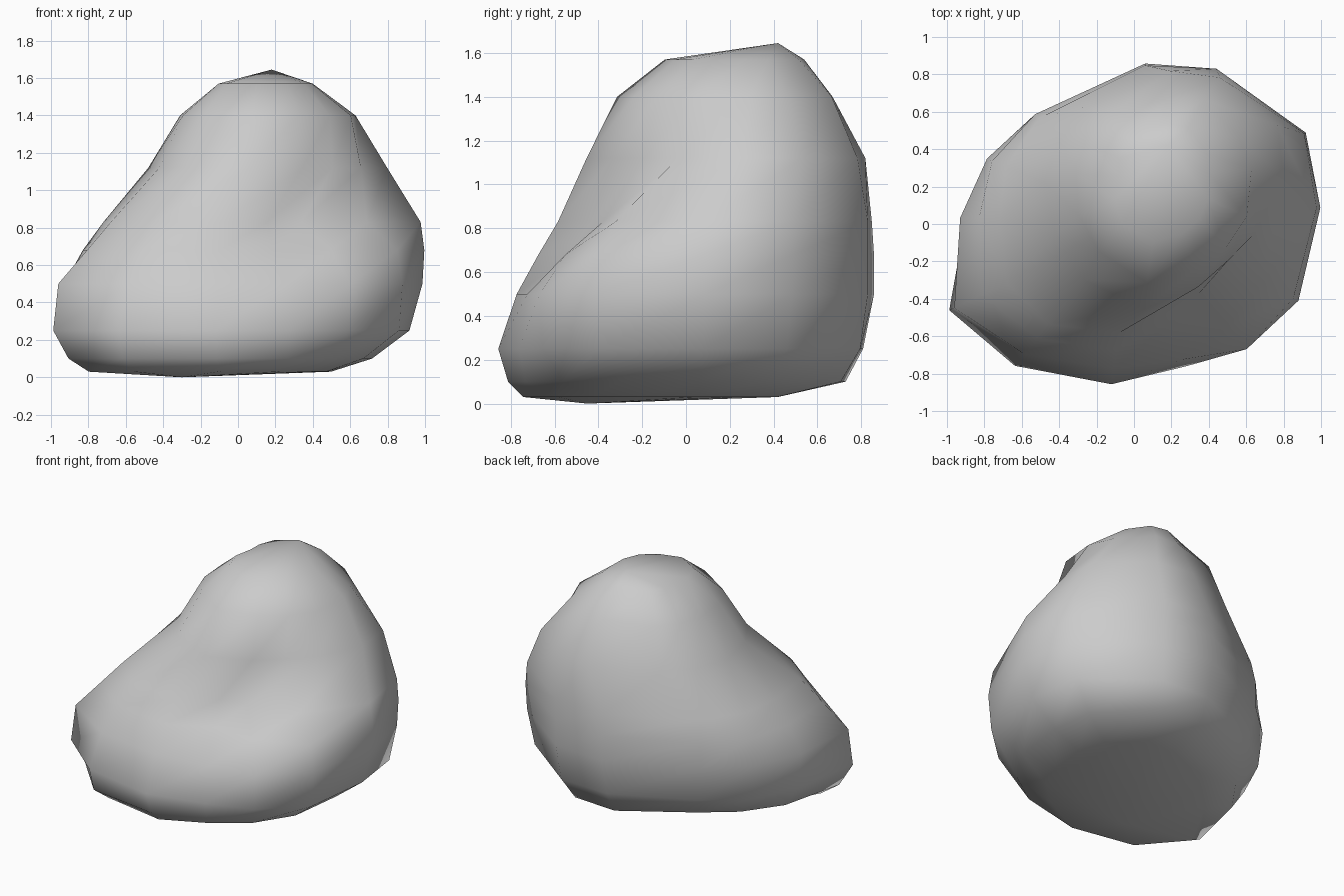
import bpy, bmesh
from math import radians, cos, sin

# Boulder cross-sections: height, centre x, centre y, radius at each angle
ANGLES = (5, 28, 62, 86, 132, 156, 178, 205, 230, 262, 290, 312, 335)
SECTIONS = [
    (0.03, 0, 0, (.50, .50, .47, .42, .42, .45, .58, .88, .86, .75, .62, .57, .52)),
    (0.10, 0, 0, (.72, .77, .80, .73, .60, .68, .80, 1.0, .96, .82, .78, .76, .74)),
    (0.25, 0, 0, (.92, .98, .90, .81, .74, .83, .90, 1.09, .99, .865, .81, .88, .95)),
    (0.50, 0, 0, (.99, 1.03, .94, .86, .79, .86, .93, 1.06, .91, .78, .77, .90, .97)),
    (0.68, 0, 0, (1.0, 1.04, .94, .86, .79, .83, .83, .89, .80, .68, .56, .74, .94)),
    (0.83, 0, 0, (.98, 1.03, .94, .85, .76, .75, .72, .75, .70, .59, .46, .51, .76)),
    (1.12, .15, .2, (.65, .70, .66, .62, .58, .60, .63, .63, .65, .66, .57, .53, .56)),
    (1.40, .15, .25, (.48, .46, .47, .42, .44, .45, .46, .49, .52, .57, .52, .51, .50)),
    (1.57, .15, .25, (.25, .27, .30, .29, .28, .25, .23, .28, .33, .35, .32, .30, .27)),
]

bm = bmesh.new()
rings = []
for z, cx, cy, radii in SECTIONS:
    rings.append([bm.verts.new((cx + r * cos(radians(a)), cy + r * sin(radians(a)), z))
                  for a, r in zip(ANGLES, radii)])

# Sides
n = len(ANGLES)
for low, high in zip(rings, rings[1:]):
    for i in range(n):
        j = (i + 1) % n
        bm.faces.new((low[i], low[j], high[j], high[i]))

# Underside and crown, each closed to one point
for ring, tip in ((rings[0], (-.3, -.45, 0)), (rings[-1], (.18, .42, 1.645))):
    centre = bm.verts.new(tip)
    for i in range(n):
        bm.faces.new((ring[i], ring[(i + 1) % n], centre))

bmesh.ops.recalc_face_normals(bm, faces=bm.faces)
for f in bm.faces:
    f.smooth = True

mesh = bpy.data.meshes.new("boulder")
bm.to_mesh(mesh)
bm.free()
boulder = bpy.data.objects.new("boulder", mesh)
bpy.context.collection.objects.link(boulder)
